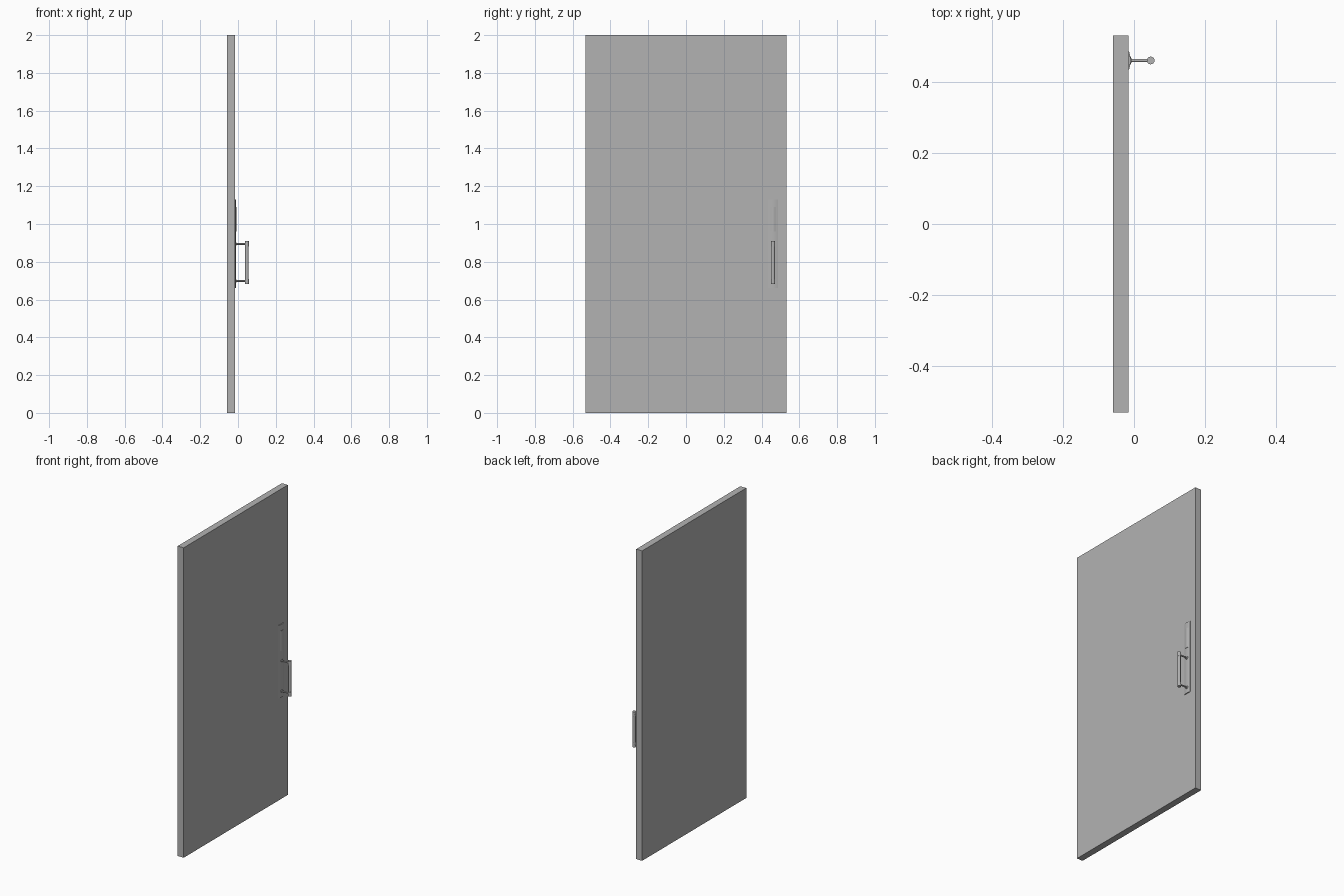
import bpy, math
from mathutils import Vector

if "Cube" in bpy.data.objects:
    bpy.data.objects.remove(bpy.data.objects["Cube"])

FACE = -0.016      # x of the door's front surface
HY = 0.461         # y centre line of the handle set

grey = bpy.data.materials.new("dark_grey")
grey.diffuse_color = (0.45, 0.45, 0.45, 1)
grey.use_nodes = True
grey.node_tree.nodes["Principled BSDF"].inputs["Base Color"].default_value = grey.diffuse_color


def box(name, lo, hi):
    lo, hi = Vector(lo), Vector(hi)
    bpy.ops.mesh.primitive_cube_add(size=1, location=(lo + hi) / 2)
    o = bpy.context.object
    o.name = name
    o.scale = hi - lo
    bpy.ops.object.transform_apply(location=False, rotation=False, scale=True)
    o.data.materials.append(grey)
    return o


def smooth(o):
    o.data.materials.append(grey)
    bpy.ops.object.select_all(action='DESELECT')
    o.select_set(True)
    bpy.context.view_layer.objects.active = o
    bpy.ops.object.shade_smooth_by_angle(angle=math.radians(35))


def rod(name, a, b, r, r2=None):
    a, b = Vector(a), Vector(b)
    bpy.ops.mesh.primitive_cone_add(vertices=32, radius1=r, radius2=r if r2 is None else r2,
                                    depth=(b - a).length, location=(a + b) / 2)
    o = bpy.context.object
    o.name = name
    o.rotation_euler = (b - a).to_track_quat('Z', 'Y').to_euler()
    smooth(o)
    return o


def domed_plate(name, half_w, x0, edge, rise, z0, z1, n=10):
    # shallow arched cross-section extruded along z
    prof = [(x0, -half_w)]
    for i in range(n + 1):
        t = -1 + 2 * i / n
        prof.append((x0 + edge + rise * (1 - t * t), half_w * t))
    prof.append((x0, half_w))
    m = len(prof)
    verts = [(x, HY + y, z) for z in (z0, z1) for x, y in prof]
    faces = [(i, (i + 1) % m, (i + 1) % m + m, i + m) for i in range(m)]
    faces += [tuple(reversed(range(m))), tuple(range(m, 2 * m))]
    me = bpy.data.meshes.new(name)
    me.from_pydata(verts, [], faces)
    o = bpy.data.objects.new(name, me)
    bpy.context.collection.objects.link(o)
    smooth(o)
    return o


# Door leaf
box("door_leaf", (-0.0585, -0.531, 0), (FACE, 0.531, 2))

# Long back plate and raised lock cover
domed_plate("back_plate", 0.026, FACE, 0.002, 0.004, 0.66, 1.13)
domed_plate("lock_cover", 0.014, FACE, 0.005, 0.004, 0.96, 1.09)

# Grip bar with slightly thicker end caps
GX = 0.047
rod("grip_bar", (GX, HY, 0.70), (GX, HY, 0.895), 0.0092)
for tag, zc, z0, z1 in (("lower", 0.698, 0.682, 0.71), ("upper", 0.894, 0.882, 0.91)):
    rod(f"{tag}_cap", (GX, HY, z0), (GX, HY, z1), 0.0108)
    # Standoff post and its collar on the plate
    rod(f"{tag}_post", (FACE, HY, zc), (GX, HY, zc), 0.0045)
    rod(f"{tag}_collar", (FACE + 0.004, HY, zc), (FACE + 0.009, HY, zc), 0.011, 0.007)
